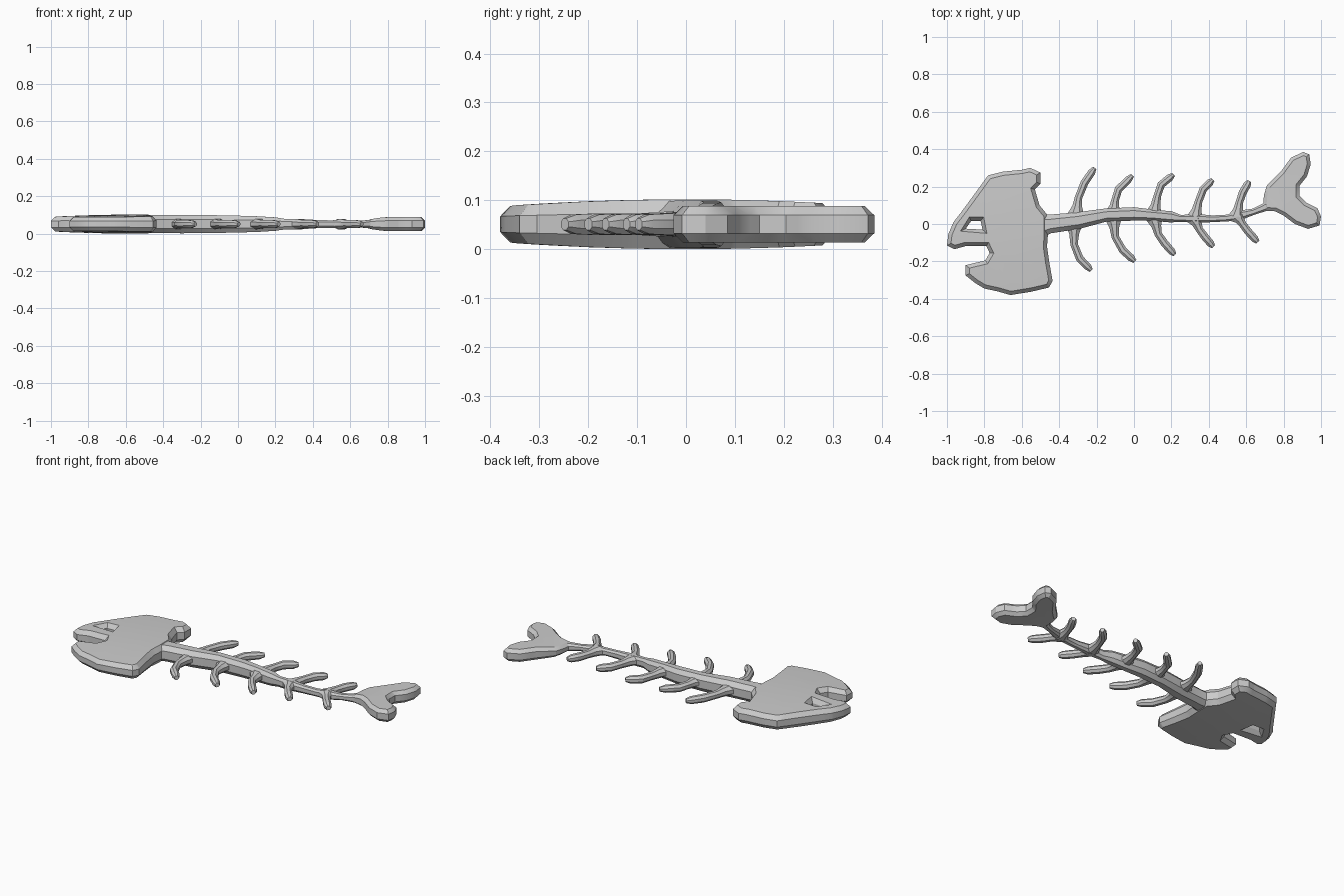
import bpy, bmesh, math
from mathutils import Vector

if "Cube" in bpy.data.objects:
    bpy.data.objects.remove(bpy.data.objects["Cube"])

ZC = 0.051  # height of the flat mid-plane

bone = bpy.data.materials.new("bone_grey")
bone.diffuse_color = (0.6, 0.6, 0.6, 1)
bone.use_nodes = True
bone.node_tree.nodes["Principled BSDF"].inputs["Base Color"].default_value = bone.diffuse_color


def finish(name, bm, angle=32):
    bmesh.ops.recalc_face_normals(bm, faces=bm.faces)
    me = bpy.data.meshes.new(name)
    bm.to_mesh(me)
    bm.free()
    ob = bpy.data.objects.new(name, me)
    bpy.context.collection.objects.link(ob)
    me.materials.append(bone)
    bpy.ops.object.select_all(action='DESELECT')
    ob.select_set(True)
    bpy.context.view_layer.objects.active = ob
    bpy.ops.object.shade_smooth_by_angle(angle=math.radians(angle))
    return ob


def inset(pts, d):
    """Offset a closed outline to its left by d (mitred)."""
    out, n = [], len(pts)
    for i in range(n):
        a, b, c = (Vector(pts[(i + k) % n]) for k in (-1, 0, 1))
        t1, t2 = (b - a).normalized(), (c - b).normalized()
        m = Vector((-t1.y - t2.y, t1.x + t2.x)).normalized()
        cos = max(0.65, m.dot(Vector((-t1.y, t1.x))))
        out.append(b + m * (d / cos))
    return out


def ccw(pts):
    s = sum(pts[i - 1][0] * p[1] - p[0] * pts[i - 1][1] for i, p in enumerate(pts))
    return pts if s > 0 else pts[::-1]


def plate(name, outline, hole, dome, bevel, rim=0.45):
    """Chamfered domed plate; dome(x, y) gives the half thickness."""
    bm = bmesh.new()
    loops = [ccw(outline)] + ([ccw(hole)[::-1]] if hole else [])
    caps = {1: [], -1: []}
    for pts in loops:
        n = len(pts)
        mid, top = pts, inset(pts, bevel)
        rings = [[bm.verts.new((p[0], p[1], z)) for p in src]
                 for src, z in ((top, -1), (mid, -rim), (mid, rim), (top, 1))]
        for r1, r2 in zip(rings, rings[1:]):
            for i in range(n):
                bm.faces.new((r1[i], r1[(i + 1) % n], r2[(i + 1) % n], r2[i]))
        for s, r in ((-1, rings[0]), (1, rings[3])):
            caps[s] += [bm.edges.get((r[i], r[(i + 1) % n])) for i in range(n)]
    for s in caps:
        bmesh.ops.triangle_fill(bm, edges=caps[s], use_beauty=True,
                                normal=(0, 0, s))
    # grid cuts so the faces can bulge
    for axis in (0, 1):
        no = Vector((1 - axis, axis, 0))
        for k in range(-10, 11):
            bmesh.ops.bisect_plane(bm, geom=bm.verts[:] + bm.edges[:] + bm.faces[:],
                                   plane_co=no * (k * 0.1 + 0.003), plane_no=no, dist=0.0005)
    for v in bm.verts:
        v.co.z = ZC + v.co.z * dome(v.co.x, v.co.y)
    return finish(name, bm)


def loft(name, stations, sides=8, power=1.0):
    """Sweep a section along (x, y, half width, half height) stations."""
    bm = bmesh.new()
    rings, n = [], len(stations)
    for i, (x, y, w, h) in enumerate(stations):
        a, b = stations[max(i - 1, 0)], stations[min(i + 1, n - 1)]
        t = Vector((b[0] - a[0], b[1] - a[1])).normalized()
        ring = []
        for k in range(sides):
            ang = 2 * math.pi * (k + 0.5) / sides
            c, s = math.cos(ang), math.sin(ang)
            c = math.copysign(abs(c) ** power, c) / math.cos(math.pi / sides) ** power
            s = math.copysign(abs(s) ** power, s) / math.cos(math.pi / sides) ** power
            ring.append(bm.verts.new((x - t.y * w * c, y + t.x * w * c, ZC + h * s)))
        rings.append(ring)
    for r1, r2 in zip(rings, rings[1:]):
        for k in range(sides):
            bm.faces.new((r1[k], r1[(k + 1) % sides], r2[(k + 1) % sides], r2[k]))
    bm.faces.new(rings[0])
    bm.faces.new(rings[-1])
    return finish(name, bm)


# skull: open mouth on the left, eye hole, squared gill edge
skull = [(-0.555, 0.30), (-0.60, 0.29), (-0.70, 0.28), (-0.78, 0.26), (-0.82, 0.205),
         (-0.86, 0.15), (-0.93, 0.055), (-0.965, 0.01), (-0.993, -0.055), (-1.0, -0.115),
         (-0.96, -0.135), (-0.90, -0.118), (-0.79, -0.118), (-0.772, -0.155), (-0.795, -0.195),
         (-0.90, -0.22), (-0.90, -0.275), (-0.85, -0.315), (-0.80, -0.345), (-0.73, -0.36),
         (-0.66, -0.38), (-0.55, -0.362), (-0.455, -0.34), (-0.435, -0.305), (-0.452, -0.21),
         (-0.465, -0.12), (-0.46, -0.055), (-0.46, 0.045), (-0.505, 0.10), (-0.53, 0.185),
         (-0.50, 0.215), (-0.50, 0.275)]
eye = [(-0.90, -0.025), (-0.87, 0.017), (-0.82, 0.017), (-0.81, -0.03)]
plate("skull", skull, eye,
      lambda x, y: 0.051 - 0.1 * y * y - 0.06 * (x + 0.55) ** 2, 0.02)

# forked tail fin
tail = [(0.69, 0.10), (0.695, 0.155), (0.71, 0.205), (0.785, 0.28), (0.84, 0.355),
        (0.905, 0.385), (0.937, 0.372), (0.945, 0.32), (0.925, 0.255), (0.885, 0.205),
        (0.885, 0.15), (0.92, 0.115), (0.98, 0.085), (1.0, 0.04), (0.992, -0.008),
        (0.93, -0.026), (0.86, 0.0), (0.80, 0.045), (0.755, 0.068), (0.70, 0.07)]
plate("tail_fin", tail, None,
      lambda x, y: 0.037 - 0.15 * max(0, 0.78 - x), 0.018, 0.5)

# backbone: x, centre y, half width, half height
loft("backbone", [
    (-0.52, -0.01, 0.075, 0.046), (-0.45, 0.0, 0.05, 0.048), (-0.30, 0.018, 0.045, 0.049),
    (-0.15, 0.048, 0.035, 0.048), (0.0, 0.054, 0.036, 0.045), (0.1, 0.047, 0.030, 0.042),
    (0.2, 0.038, 0.030, 0.036), (0.25, 0.03, 0.018, 0.028), (0.33, 0.03, 0.024, 0.028),
    (0.42, 0.028, 0.018, 0.022), (0.5, 0.032, 0.018, 0.02), (0.56, 0.045, 0.026, 0.024),
    (0.64, 0.066, 0.017, 0.017), (0.69, 0.086, 0.021, 0.021), (0.74, 0.11, 0.03, 0.027)],
    power=0.8)

# curved ribs, upper and lower
upper = [[(-0.31, 0.05), (-0.297, 0.14), (-0.265, 0.22), (-0.21, 0.30)],
         [(-0.11, 0.06), (-0.10, 0.13), (-0.083, 0.185), (-0.008, 0.26)],
         [(0.105, 0.05), (0.125, 0.15), (0.145, 0.21), (0.212, 0.265)],
         [(0.325, 0.03), (0.345, 0.12), (0.37, 0.185), (0.422, 0.238)],
         [(0.55, 0.04), (0.563, 0.115), (0.582, 0.17), (0.617, 0.23)]]
lower = [[(-0.32, 0.0), (-0.32, -0.11), (-0.29, -0.185), (-0.228, -0.248)],
         [(-0.11, 0.03), (-0.10, -0.07), (-0.06, -0.14), (0.005, -0.2)],
         [(0.11, 0.03), (0.13, -0.055), (0.165, -0.105), (0.218, -0.165)],
         [(0.325, 0.03), (0.35, -0.03), (0.38, -0.07), (0.425, -0.122)],
         [(0.555, 0.04), (0.58, 0.0), (0.61, -0.04), (0.662, -0.097)]]
for side, group in (("upper", upper), ("lower", lower)):
    for i, pts in enumerate(group):
        p = [Vector(q) for q in pts]
        p = [p[0], p[0].lerp(p[1], 0.5), p[1], p[2], p[2].lerp(p[3], 0.7), p[3]]
        widths = (0.045, 0.026, 0.02, 0.021, 0.02, 0.011)
        heights = (0.028, 0.025, 0.021, 0.022, 0.02, 0.012)
        loft(f"{side}_rib_{i + 1}",
             [(q.x, q.y, w, h) for q, w, h in zip(p, widths, heights)])
